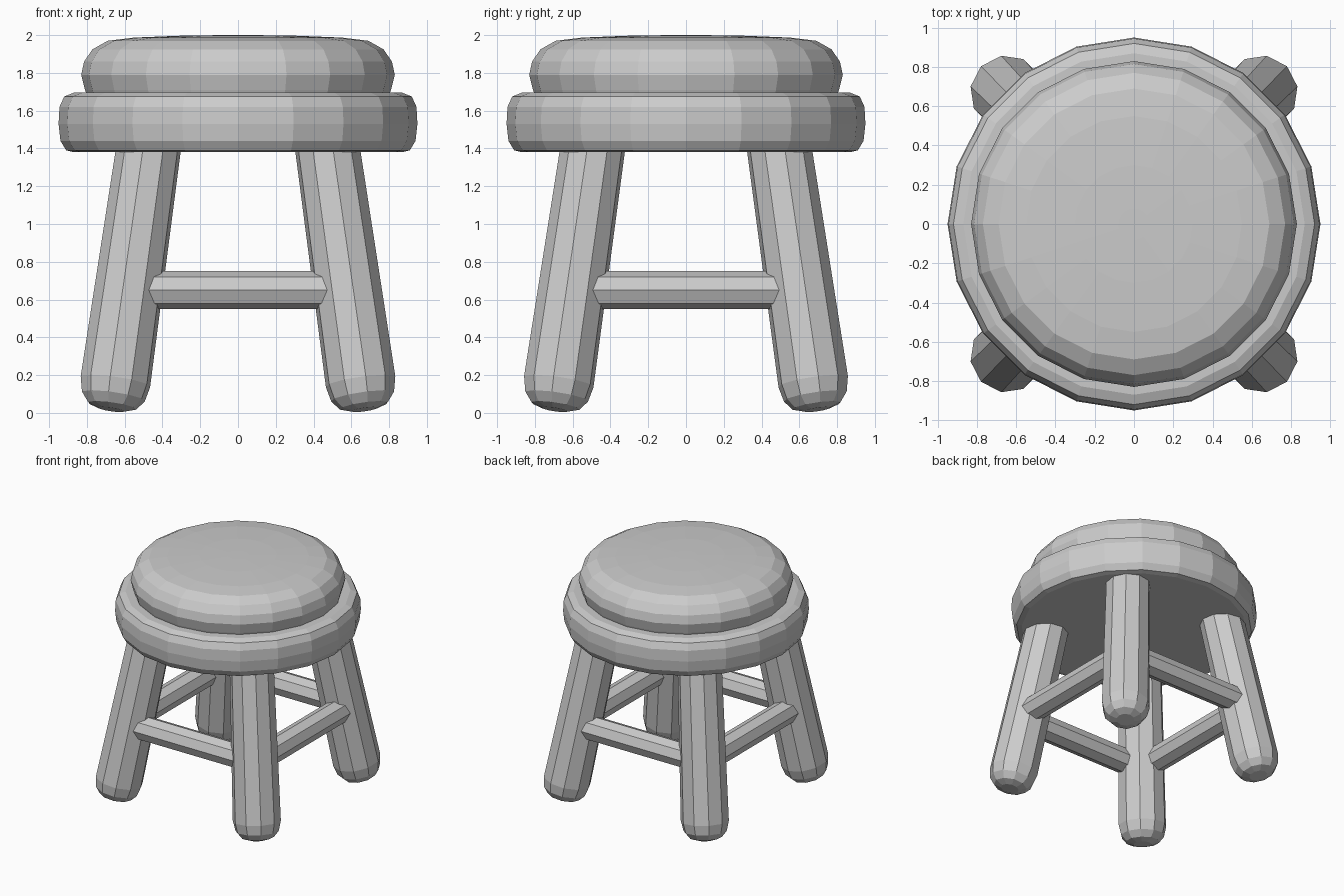
import bpy, bmesh, math
from mathutils import Vector

if "Cube" in bpy.data.objects:
    bpy.data.objects.remove(bpy.data.objects["Cube"])


def lathe(name, profile, sides, start=(0, 0, 0), axis=(0, 0, 1), turn=0.0):
    """Closed solid of revolution; profile is (radius, distance along axis)."""
    bm = bmesh.new()
    rot = Vector((0, 0, 1)).rotation_difference(Vector(axis).normalized())
    rings = []
    for r, h in profile:
        ring = []
        for i in range(sides):
            a = 2 * math.pi * i / sides + turn
            p = rot @ Vector((r * math.cos(a), r * math.sin(a), h))
            ring.append(bm.verts.new(p + Vector(start)))
        rings.append(ring)
    for lo, hi in zip(rings, rings[1:]):
        for i in range(sides):
            j = (i + 1) % sides
            bm.faces.new((lo[i], lo[j], hi[j], hi[i]))
    bm.faces.new(rings[0][::-1])
    bm.faces.new(rings[-1])
    bmesh.ops.recalc_face_normals(bm, faces=bm.faces)
    mesh = bpy.data.meshes.new(name)
    bm.to_mesh(mesh)
    bm.free()
    obj = bpy.data.objects.new(name, mesh)
    bpy.context.collection.objects.link(obj)
    return obj


# Wooden seat ring and the cushion on top
lathe("seat", [(0.87, 1.38), (0.91, 1.39), (0.94, 1.44), (0.95, 1.53),
               (0.945, 1.62), (0.92, 1.675), (0.87, 1.695)], 20)
lathe("cushion", [(0.80, 1.68), (0.81, 1.71), (0.83, 1.79), (0.815, 1.86),
                  (0.77, 1.925), (0.69, 1.97), (0.55, 1.987),
                  (0.30, 1.997), (0.08, 2.0)], 20)

# Four splayed legs with rounded feet
for sy, depth in ((-1, "front"), (1, "back")):
    for sx, side in ((-1, "left"), (1, "right")):
        foot = Vector((0.67 * sx, 0.695 * sy, 0.018))
        top = Vector((0.465 * sx, 0.485 * sy, 1.46))
        length = (top - foot).length
        lathe(f"{depth}_{side}_leg",
              [(0.07, 0), (0.13, 0.02), (0.17, 0.07), (0.188, 0.15),
               (0.172, length)], 10, foot, top - foot,
              math.atan2(sy, sx))

# Four round stretchers between the legs
rod = [(0.10, 0), (0.10, 1.12)]
for s, depth in ((-1, "front"), (1, "back")):
    lathe(f"{depth}_stretcher", rod, 8, (-0.56, 0.64 * s, 0.65), (1, 0, 0))
for s, side in ((-1, "left"), (1, "right")):
    lathe(f"{side}_stretcher", rod, 8, (0.615 * s, -0.56, 0.65), (0, 1, 0))
